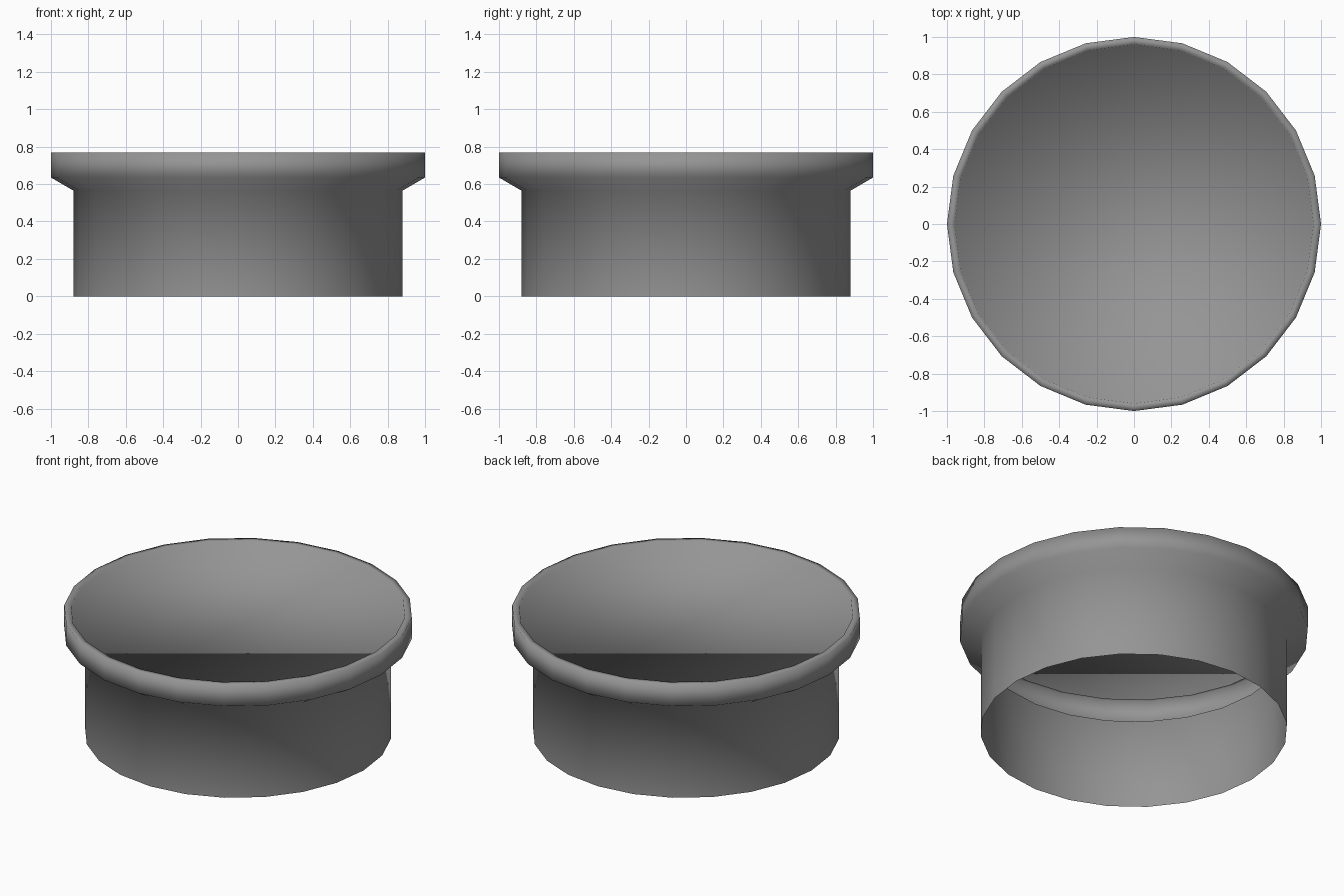
import bpy, bmesh, math

if "Cube" in bpy.data.objects:
    bpy.data.objects.remove(bpy.data.objects["Cube"])

SIDES = 24

grey = bpy.data.materials.new("plain grey")
grey.diffuse_color = (0.30, 0.30, 0.30, 1)
grey.use_nodes = True
grey.node_tree.nodes["Principled BSDF"].inputs["Base Color"].default_value = grey.diffuse_color

# Lathe profile (radius, height): open skirt, flare, rim, lip, shallow recess
profile = [(0.88, 0.0), (0.88, 0.565), (1.0, 0.635), (1.0, 0.77),
           (0.96, 0.77), (0.955, 0.75)]

bm = bmesh.new()
rings = []
for r, z in profile:
    rings.append([bm.verts.new((r * math.cos(2 * math.pi * i / SIDES),
                                r * math.sin(2 * math.pi * i / SIDES), z))
                  for i in range(SIDES)])

# Side bands
for low, high in zip(rings, rings[1:]):
    for i in range(SIDES):
        j = (i + 1) % SIDES
        bm.faces.new((low[i], low[j], high[j], high[i]))

# Recessed top disc; the bottom stays open
bm.faces.new(rings[-1])

# The shell is smooth shaded all over
for f in bm.faces:
    f.smooth = True

mesh = bpy.data.meshes.new("flanged_cap")
bm.to_mesh(mesh)
bm.free()
mesh.materials.append(grey)
cap = bpy.data.objects.new("flanged_cap", mesh)
bpy.context.collection.objects.link(cap)
